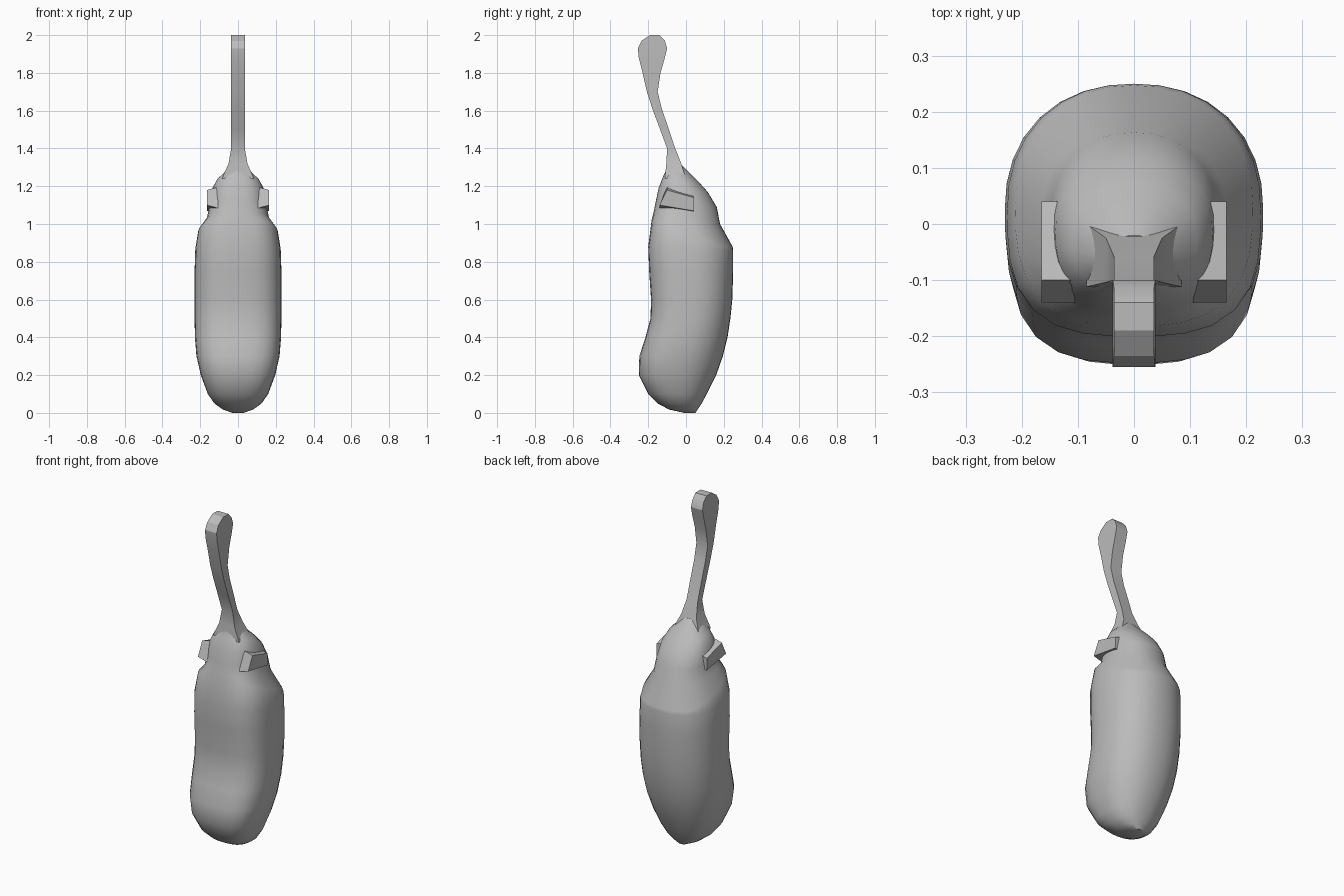
import bpy, bmesh
from math import sin, cos, pi

cube = bpy.data.objects.get("Cube")
if cube:
    bpy.data.objects.remove(cube)

grey = bpy.data.materials.new("plain grey")
grey.use_nodes = True
color = (0.5, 0.5, 0.5, 1)
grey.diffuse_color = color
grey.node_tree.nodes["Principled BSDF"].inputs["Base Color"].default_value = color


def loft(name, rings, angle):
    """Skin a list of equal rings and close both ends."""
    bm = bmesh.new()
    loops = [[bm.verts.new(p) for p in ring] for ring in rings]
    count = len(loops[0])
    for a, b in zip(loops, loops[1:]):
        for i in range(count):
            j = (i + 1) % count
            bm.faces.new((a[i], a[j], b[j], b[i]))
    bm.faces.new(loops[0][::-1])
    bm.faces.new(loops[-1])
    bmesh.ops.recalc_face_normals(bm, faces=bm.faces)
    mesh = bpy.data.meshes.new(name)
    bm.to_mesh(mesh)
    bm.free()
    mesh.materials.append(grey)
    obj = bpy.data.objects.new(name, mesh)
    bpy.context.collection.objects.link(obj)
    bpy.ops.object.select_all(action='DESELECT')
    obj.select_set(True)
    bpy.context.view_layer.objects.active = obj
    bpy.ops.object.shade_smooth_by_angle(angle=angle)
    return obj


def pouch_ring(half, front, back, z_front, z_back, front_power, sides=32):
    """Ring with a flattened front, a round back and an optional tilt."""
    mid, depth = (front + back) / 2, (back - front) / 2
    points = []
    for i in range(sides):
        a = 2 * pi * i / sides
        c, s = cos(a), sin(a)
        power = front_power if s < 0 else 2.2
        r = (abs(c) ** power + abs(s) ** power) ** (-1 / power)
        t = min(1, max(0, r * s * 0.6 + 0.55))
        points.append((half * r * c, mid + depth * r * s,
                       z_front + (z_back - z_front) * t))
    return points


# Pouch body, ending in a rim that drops towards the back
body = [(.03, -.01, .05, 0, 0, 2), (.08, -.09, .062, .018, .018, 2.2),
        (.125, -.15, .083, .05, .05, 2.5), (.16, -.2, .11, .1, .1, 2.8),
        (.197, -.25, .16, .2, .2, 3), (.22, -.247, .195, .3, .3, 3),
        (.228, -.215, .22, .4, .4, 3), (.23, -.188, .235, .5, .5, 3),
        (.23, -.185, .245, .6, .6, 3), (.23, -.195, .25, .75, .75, 3),
        (.226, -.2, .25, .88, .86, 3), (.212, -.182, .247, 1.02, .88, 2.8)]
# Shoulder and rounded cap above the rim
cap = [(.165, -.172, .18, 1.06, 1.0, 2.6), (.15, -.16, .163, 1.12, 1.09, 2.6),
       (.14, -.145, .115, 1.19, 1.17, 2.5), (.112, -.122, .07, 1.25, 1.22, 2.4),
       (.07, -.108, .02, 1.28, 1.27, 2.2), (.045, -.104, -.02, 1.31, 1.31, 2)]
loft("pouch_body", [pouch_ring(*r) for r in body + cap], 0.6)

# Flat-sided stalk with a flared foot and a rounded paddle end
stalk = [(.085, -.112, 0, 1.24), (.05, -.104, -.025, 1.32),
         (.036, -.1, -.057, 1.4), (.036, -.137, -.09, 1.5),
         (.036, -.178, -.128, 1.61), (.037, -.207, -.15, 1.7),
         (.037, -.23, -.135, 1.8), (.038, -.25, -.112, 1.88),
         (.038, -.255, -.1, 1.93), (.036, -.235, -.112, 1.97),
         (.036, -.19, -.14, 2.0)]
loft("stalk", [[(-w, f, z), (w, f, z), (w, b, z), (-w, b, z)]
               for w, f, b, z in stalk], 0.5)

# Small wedge lugs on the sides of the cap
for side, name in ((1, "left_lug"), (-1, "right_lug")):
    loft(name, [[(side * x, y, z) for x, y, z in
                 ((inner, -.14, low), (inner, .04, low - .03),
                  (inner, .04, high - .04), (inner, -.1, high))]
                for inner, low, high in ((.09, 1.08, 1.2), (.165, 1.1, 1.18))], 0.3)
